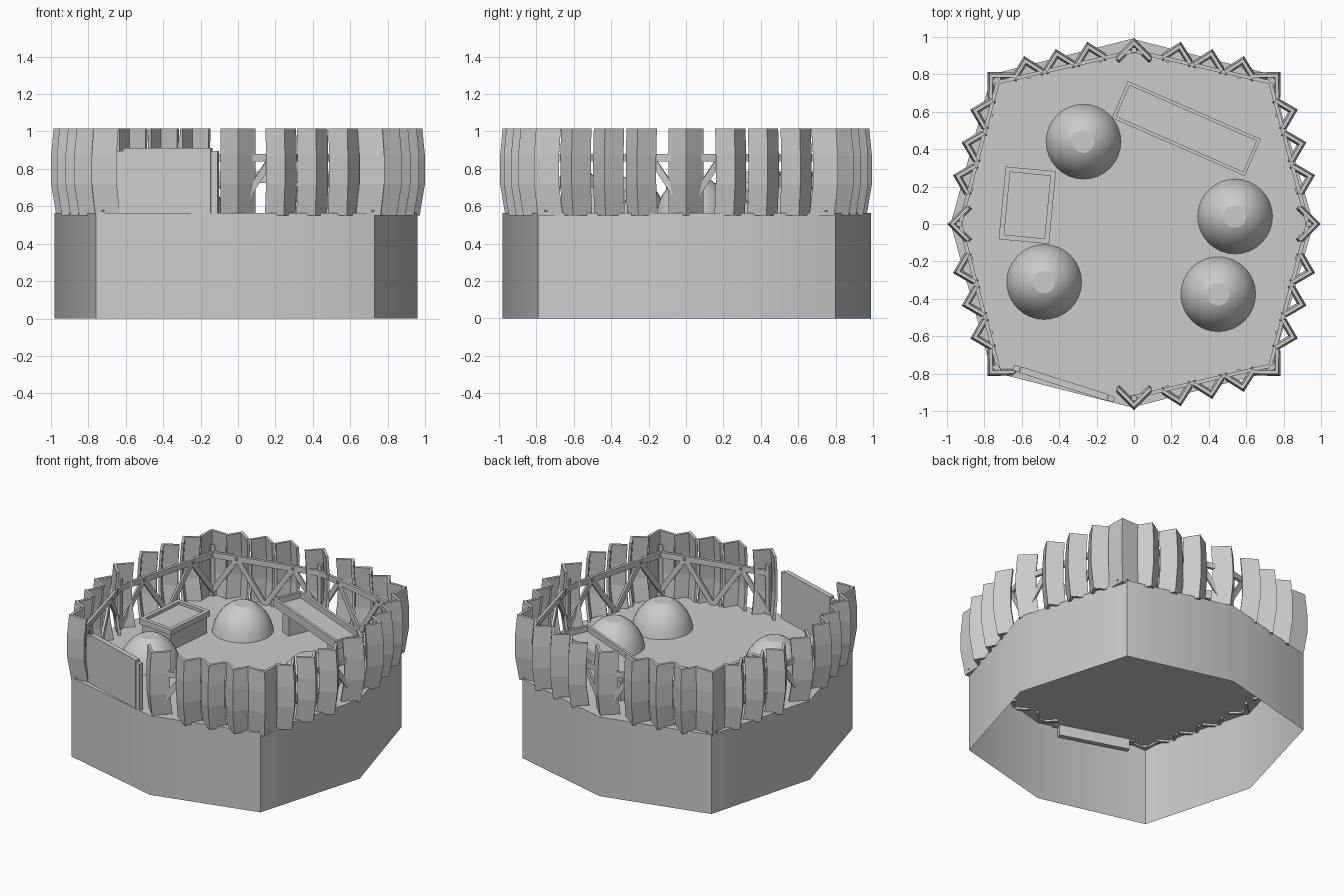
import bpy, bmesh, math
from mathutils import Vector, Matrix

if "Cube" in bpy.data.objects:
    bpy.data.objects.remove(bpy.data.objects["Cube"])

stone = bpy.data.materials.new("plain_grey")
stone.use_nodes = True
stone.diffuse_color = (0.6, 0.6, 0.6, 1)
stone.node_tree.nodes["Principled BSDF"].inputs["Base Color"].default_value = (0.6, 0.6, 0.6, 1)

FLOOR = 0.565
RAIL_Z = 0.86
UP = Vector((0, 0, 1))


def finish(name, bm, smooth=0):
    bmesh.ops.recalc_face_normals(bm, faces=bm.faces)
    mesh = bpy.data.meshes.new(name)
    bm.to_mesh(mesh)
    bm.free()
    mesh.materials.append(stone)
    obj = bpy.data.objects.new(name, mesh)
    bpy.context.scene.collection.objects.link(obj)
    if smooth:
        bpy.ops.object.select_all(action='DESELECT')
        obj.select_set(True)
        bpy.context.view_layer.objects.active = obj
        bpy.ops.object.shade_smooth_by_angle(angle=math.radians(smooth))
    return obj


def loft(bm, rings, cap_start=True, cap_end=True):
    loops = [[bm.verts.new(p) for p in ring] for ring in rings]
    n = len(loops[0])
    for a, b in zip(loops, loops[1:]):
        for i in range(n):
            j = (i + 1) % n
            bm.faces.new((a[i], a[j], b[j], b[i]))
    if cap_start:
        bm.faces.new(loops[0][::-1])
    if cap_end:
        bm.faces.new(loops[-1])


def box(bm, center, size, angle=0):
    m = (Matrix.Translation(center) @ Matrix.Rotation(angle, 4, 'Z')
         @ Matrix.Diagonal((*size, 1)))
    return bmesh.ops.create_cube(bm, size=1, matrix=m)["verts"]


def beam(bm, a, b, side, height, depth):
    # rectangular bar from a to b, its depth measured along side
    up = side.cross(b - a).normalized() * height / 2
    s = side.normalized() * depth / 2
    loft(bm, [[p + up + s, p + up - s, p - up - s, p - up + s] for p in (a, b)])


# Hollow platform, open underneath
outline = [(-0.01, -0.98), (0.73, -0.79), (0.96, 0), (0.73, 0.8),
           (-0.01, 0.99), (-0.76, 0.8), (-0.98, 0), (-0.76, -0.79)]
bm = bmesh.new()
loft(bm, [[(x, y, z) for x, y in outline] for z in (0, FLOOR)], cap_start=False)
finish("platform", bm, 35)

# Palisade outline: corners alternate between axis and diagonal positions
corners = [Vector(p) for p in ((0, -0.97, 0), (0.765, -0.795, 0), (0.975, 0, 0), (0.765, 0.795, 0),
                               (0, 0.97, 0), (-0.765, 0.795, 0), (-0.975, 0, 0), (-0.765, -0.795, 0))]
GATE_EDGE = 7
BULGE = ((0.55, -0.028), (0.72, 0), (0.87, 0), (1.015, -0.014))


def stake(bm, tip, out, half, thick=0.018):
    # folded plate with its ridge outward, bowed along its height
    side = UP.cross(out)
    t = thick * math.sqrt(2)
    section = [(0, 0), (half, -half), (half - t / 2, -half - t / 2),
               (0, -t), (t / 2 - half, -half - t / 2), (-half, -half)]
    loft(bm, [[tip + side * s + out * (o + d) + UP * z for s, o in section] for z, d in BULGE])


stakes, rails, braces, poles, pegs = (bmesh.new() for _ in range(5))
for i, a in enumerate(corners):
    b = corners[(i + 1) % 8]
    along = (b - a).normalized()
    out = along.cross(UP)
    # Corner stake and its pole
    radial = a.normalized()
    stake(stakes, a + radial * 0.024, radial, 0.094)
    box(poles, a - radial * 0.04 + UP * 0.735, (0.028, 0.028, 0.37),
        math.atan2(a.y, a.x))
    if i == GATE_EDGE:
        continue
    # Stakes between corners, spread evenly about the middle of the side
    span = (b - a).length
    for t in (0.31, 0.53, 0.75) if i % 2 == 0 else (0.25, 0.47, 0.69):
        stake(stakes, a + along * span * t + out * 0.06, out, 0.084)
    # Rail with zigzag braces and pegs
    pa, pb = a - out * 0.045, b - out * 0.045
    beam(rails, pa + UP * RAIL_Z, pb + UP * RAIL_Z, out, 0.04, 0.02)
    for k in range(4):
        p, q = pa.lerp(pb, k / 4), pa.lerp(pb, (k + 1) / 4)
        low, high = (p, q) if k % 2 == 0 else (q, p)
        beam(braces, low + UP * FLOOR, high + UP * RAIL_Z, out, 0.035, 0.016)
        if k % 2 == 0:
            box(pegs, high - out * 0.012 + UP * RAIL_Z, (0.016, 0.016, 0.016),
                math.atan2(along.y, along.x))
finish("palisade_stakes", stakes)
finish("palisade_rails", rails)
finish("palisade_braces", braces)
finish("corner_poles", poles)
finish("rail_pegs", pegs)

# Gate panel with a jamb at each end
gate_angle = math.atan2(-0.15, 0.47)
gate_mid = Vector((-0.375, -0.853, 0))
gate_dir = Vector((math.cos(gate_angle), math.sin(gate_angle), 0))
bm = bmesh.new()
box(bm, gate_mid + UP * 0.7, (0.49, 0.035, 0.42), gate_angle)
finish("gate", bm)
bm = bmesh.new()
for s in (-1, 1):
    box(bm, gate_mid + gate_dir * s * 0.265 + UP * 0.725, (0.035, 0.03, 0.34), gate_angle)
finish("gate_jambs", bm)

# Domed huts with flat tops
dome_profile = [(0.2, 0), (0.188, 0.05), (0.165, 0.1), (0.13, 0.145), (0.09, 0.178), (0.06, 0.192)]
SIDES = 32
for n, (x, y) in enumerate(((-0.27, 0.44), (0.54, 0.04), (0.45, -0.375), (-0.48, -0.31))):
    bm = bmesh.new()
    loft(bm, [[(x + r * math.cos(2 * math.pi * k / SIDES), y + r * math.sin(2 * math.pi * k / SIDES),
                FLOOR + z) for k in range(SIDES)] for r, z in dome_profile], cap_start=False)
    finish(f"dome_hut_{n + 1}", bm, 25)


def tray(name, size, rim, depth, center, angle):
    # box whose top face is inset and sunk
    bm = bmesh.new()
    box(bm, center, size, angle)
    bm.normal_update()
    top = max(bm.faces, key=lambda f: f.calc_center_median().z)
    bmesh.ops.inset_region(bm, faces=[top], thickness=rim)
    inner = bmesh.ops.extrude_discrete_faces(bm, faces=[top])["faces"][0]
    bmesh.ops.translate(bm, verts=inner.verts, vec=(0, 0, -depth))
    finish(name, bm)


# Low chest with a framed lid
chest_angle = math.radians(-5.5)
bm = bmesh.new()
box(bm, (-0.57, 0.1, FLOOR + 0.06), (0.24, 0.36, 0.12), chest_angle)
finish("chest_body", bm)
tray("chest_lid", (0.27, 0.39, 0.04), 0.038, 0.02, (-0.57, 0.1, FLOOR + 0.14), chest_angle)

# Long trough standing on two end blocks
trough_angle = math.radians(-23.6)
trough_dir = Vector((math.cos(trough_angle), math.sin(trough_angle), 0))
trough_mid = Vector((0.28, 0.51, FLOOR))
tray("trough", (0.775, 0.215, 0.06), 0.025, 0.04, trough_mid + UP * 0.19, trough_angle)
bm = bmesh.new()
for s in (-1, 1):
    box(bm, trough_mid + trough_dir * s * 0.28 + UP * 0.08, (0.08, 0.16, 0.16), trough_angle)
finish("trough_legs", bm)
